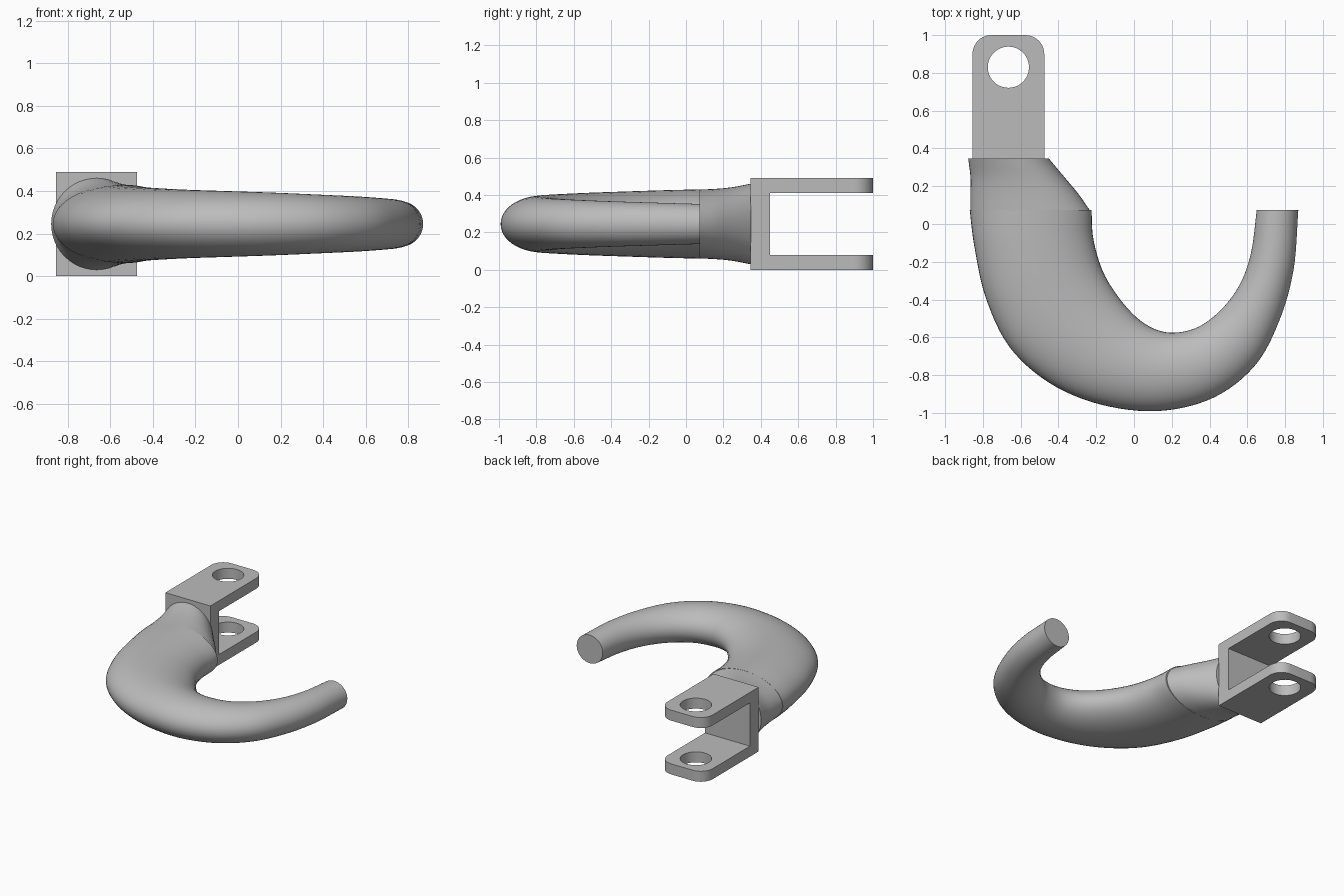
import bpy, bmesh, math
from mathutils import Vector

cube = bpy.data.objects.get("Cube")
if cube:
    bpy.data.objects.remove(cube, do_unlink=True)

MID_Z = 0.245
EYE_X = -0.665

steel = bpy.data.materials.new("grey_steel")
steel.use_nodes = True
GREY = (0.5, 0.5, 0.5, 1)
steel.diffuse_color = GREY
steel.node_tree.nodes["Principled BSDF"].inputs["Base Color"].default_value = GREY


def make_object(name, bm):
    bmesh.ops.recalc_face_normals(bm, faces=bm.faces)
    mesh = bpy.data.meshes.new(name)
    bm.to_mesh(mesh)
    bm.free()
    mesh.materials.append(steel)
    obj = bpy.data.objects.new(name, mesh)
    bpy.context.collection.objects.link(obj)
    return obj


def activate(obj):
    bpy.ops.object.select_all(action='DESELECT')
    obj.select_set(True)
    bpy.context.view_layer.objects.active = obj


def shade(obj, degrees=35):
    activate(obj)
    bpy.ops.object.shade_smooth_by_angle(angle=math.radians(degrees))


def box(bm, low, high):
    low, high = Vector(low), Vector(high)
    verts = bmesh.ops.create_cube(bm, size=1)["verts"]
    for v in verts:
        v.co = (low + high) / 2 + v.co * (high - low)


def smooth_stations(points, steps):
    """Catmull-Rom interpolation through stations of any dimension."""
    pts = [Vector(p) for p in points]
    pts = [2 * pts[0] - pts[1]] + pts + [2 * pts[-1] - pts[-2]]
    result = []
    for a, b, c, d in zip(pts, pts[1:], pts[2:], pts[3:]):
        for i in range(steps):
            t = i / steps
            result.append(0.5 * (2 * b + (c - a) * t + (2 * a - 5 * b + 4 * c - d) * t ** 2
                                 + (3 * b - a - 3 * c + d) * t ** 3))
    return result + [pts[-2]]


def loft(name, stations, steps, sides=48):
    """Elliptical rings between outer edge, inner edge and half height."""
    bm = bmesh.new()
    rings = []
    for ox, oy, ix, iy, h in smooth_stations(stations, steps):
        outer, inner = Vector((ox, oy, MID_Z)), Vector((ix, iy, MID_Z))
        centre, half = (outer + inner) / 2, (outer - inner) / 2
        ring = []
        for k in range(sides):
            a = 2 * math.pi * k / sides
            ring.append(bm.verts.new(centre + half * math.cos(a) + Vector((0, 0, h * math.sin(a)))))
        rings.append(ring)
    for r, s in zip(rings, rings[1:]):
        for k in range(sides):
            n = (k + 1) % sides
            bm.faces.new((r[k], r[n], s[n], s[k]))
    bm.faces.new(rings[0])
    bm.faces.new(rings[-1])
    obj = make_object(name, bm)
    shade(obj)
    return obj


# Tapering hook: outer x, y, inner x, y, half height
loft("hook", [
    (-0.87, 0.075, -0.225, 0.075, 0.185),
    (-0.845, -0.12, -0.215, -0.08, 0.181),
    (-0.785, -0.39, -0.165, -0.25, 0.174),
    (-0.66, -0.65, -0.08, -0.39, 0.167),
    (-0.45, -0.84, 0.02, -0.50, 0.160),
    (-0.18, -0.955, 0.12, -0.56, 0.154),
    (0.13, -0.99, 0.22, -0.575, 0.147),
    (0.42, -0.92, 0.34, -0.545, 0.138),
    (0.64, -0.75, 0.46, -0.455, 0.130),
    (0.77, -0.51, 0.56, -0.32, 0.122),
    (0.845, -0.24, 0.62, -0.15, 0.115),
    (0.87, 0.075, 0.65, 0.075, 0.107),
], 6)

# Neck blending the hook into the round seat on the fork
loft("neck", [
    (-0.866, 0.07, -0.232, 0.07, 0.184),
    (-0.866, 0.16, -0.295, 0.16, 0.188),
    (-0.866, 0.25, -0.37, 0.25, 0.197),
    (-0.878, 0.348, -0.452, 0.348, 0.216),
], 6)

# Fork block with rounded ends
bm = bmesh.new()
box(bm, (-0.855, 0.345, 0), (-0.475, 1.0, 0.49))
corners = [e for e in bm.edges if all(v.co.y > 0.9 for v in e.verts)
           and abs(e.verts[0].co.z - e.verts[1].co.z) > 0.1]
bmesh.ops.bevel(bm, geom=corners, offset=0.1, segments=10, profile=0.5, affect='EDGES')
fork = make_object("fork", bm)

# Slot between the arms and the pin hole through both
bm = bmesh.new()
box(bm, (-1, 0.45, 0.08), (-0.3, 1.2, 0.41))
slot_cutter = make_object("slot_cutter", bm)
bm = bmesh.new()
bmesh.ops.create_cone(bm, cap_ends=True, segments=48, radius1=0.109, radius2=0.109, depth=1)
bmesh.ops.translate(bm, verts=bm.verts, vec=(EYE_X, 0.83, MID_Z))
hole_cutter = make_object("hole_cutter", bm)

for cutter in (slot_cutter, hole_cutter):
    cutter.hide_render = True
    activate(fork)
    mod = fork.modifiers.new("cut", 'BOOLEAN')
    mod.operation = 'DIFFERENCE'
    mod.solver = 'EXACT'
    mod.object = cutter
    bpy.ops.object.modifier_apply(modifier=mod.name)
    bpy.data.objects.remove(cutter, do_unlink=True)
shade(fork, 30)
